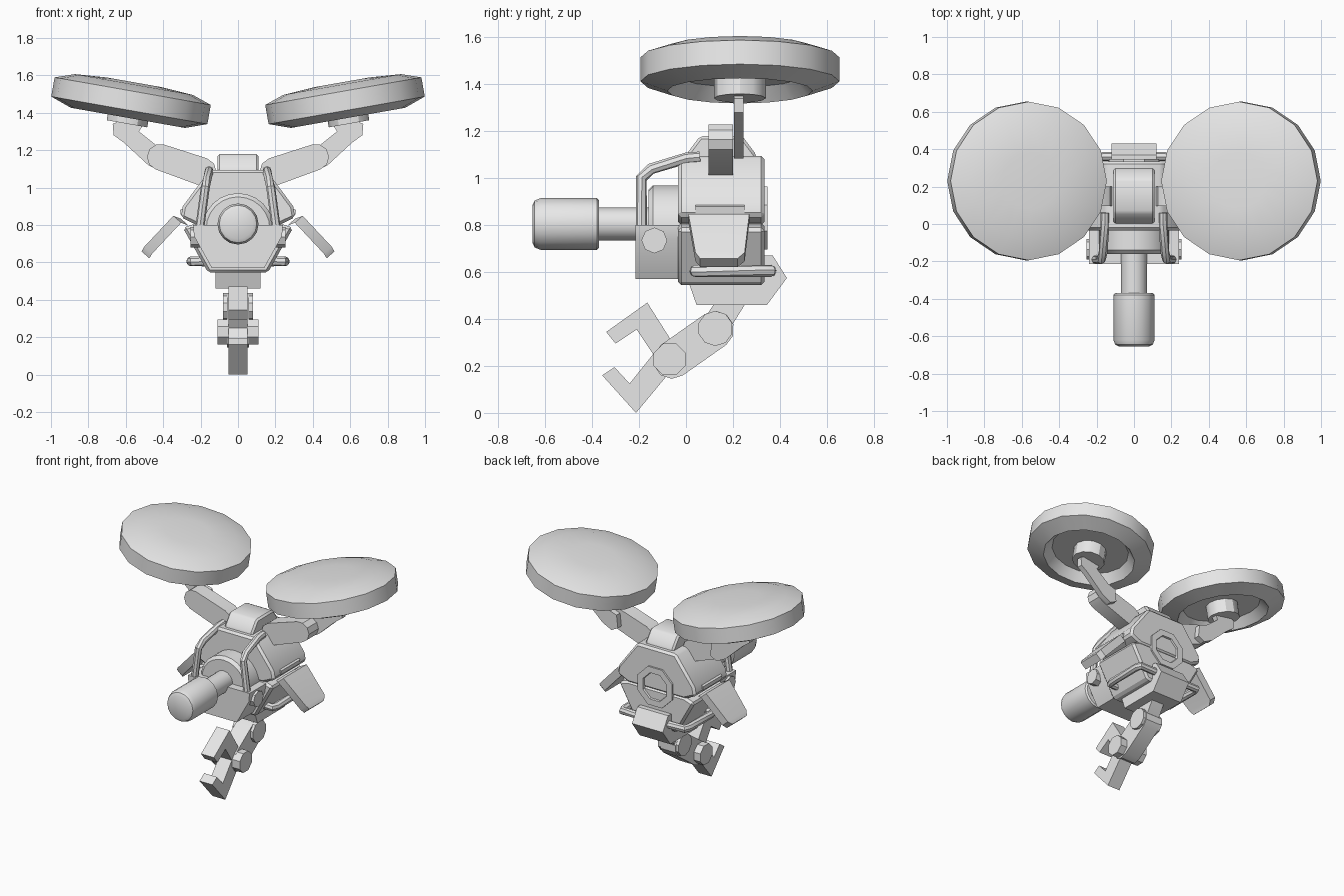
import bpy, bmesh, math
from mathutils import Matrix, Vector

if "Cube" in bpy.data.objects:
    bpy.data.objects.remove(bpy.data.objects["Cube"])

grey = bpy.data.materials.new("warm_grey")
grey.diffuse_color = (0.8, 0.8, 0.8, 1)
grey.use_nodes = True
grey.node_tree.nodes["Principled BSDF"].inputs["Base Color"].default_value = grey.diffuse_color


def finish(name, bm, mirror=False, bevel=0.0):
    bmesh.ops.recalc_face_normals(bm, faces=bm.faces[:])
    if bevel:
        sharp = [e for e in bm.edges if e.calc_face_angle(0) > 0.5]
        bmesh.ops.bevel(bm, geom=sharp, offset=bevel, segments=1, affect='EDGES')
    me = bpy.data.meshes.new(name)
    bm.to_mesh(me)
    bm.free()
    me.materials.append(grey)
    ob = bpy.data.objects.new(name, me)
    bpy.context.collection.objects.link(ob)
    if mirror:
        ob.modifiers.new("mirror", 'MIRROR')
    return ob


def prism(name, pts, axis, a, b, mirror=False, bevel=0.0):
    """Extrude a side profile (y, z) along x, or a front profile (x, z) along y."""
    bm = bmesh.new()
    put = (lambda p, t: (t, p[0], p[1])) if axis == 'x' else (lambda p, t: (p[0], t, p[1]))
    lo = [bm.verts.new(put(p, a)) for p in pts]
    hi = [bm.verts.new(put(p, b)) for p in pts]
    bm.faces.new(lo)
    bm.faces.new(hi)
    for i in range(len(pts)):
        j = (i + 1) % len(pts)
        bm.faces.new((lo[i], lo[j], hi[j], hi[i]))
    return finish(name, bm, mirror, bevel)


def lathe(name, profile, sides, centre, axis, mirror=False, turn=0.0):
    """Spin (radius, height) points about an axis and cap both ends."""
    bm = bmesh.new()
    m = Matrix.Translation(centre) @ Vector((0, 0, 1)).rotation_difference(Vector(axis)).to_matrix().to_4x4()
    rings = []
    for r, h in profile:
        angs = [turn + math.tau * i / sides for i in range(sides)]
        rings.append([bm.verts.new(m @ Vector((r * math.cos(t), r * math.sin(t), h))) for t in angs])
    for p, q in zip(rings, rings[1:]):
        for i in range(sides):
            j = (i + 1) % sides
            bm.faces.new((p[i], p[j], q[j], q[i]))
    bm.faces.new(rings[0])
    bm.faces.new(rings[-1])
    return finish(name, bm, mirror)


def tube(name, pts, r, sides=8):
    """Mirrored pipe swept through points with mitred corners."""
    bm = bmesh.new()
    pts = [Vector(p) for p in pts]
    rings = []
    for i, p in enumerate(pts):
        d0 = (p - pts[max(i - 1, 0)]).normalized()
        d1 = (pts[min(i + 1, len(pts) - 1)] - p).normalized()
        q = Vector((0, 0, 1)).rotation_difference((d0 + d1).normalized())
        rings.append([p + q @ Vector((r * math.cos(math.tau * k / sides), r * math.sin(math.tau * k / sides), 0))
                      for k in range(sides)])
    # align each ring with the one before it
    for i in range(1, len(rings)):
        off = pts[i] - pts[i - 1]
        s = min(range(sides), key=lambda s: sum((rings[i][(k + s) % sides] - rings[i - 1][k] - off).length
                                                for k in range(sides)))
        rings[i] = rings[i][s:] + rings[i][:s]
    vs = [[bm.verts.new(c) for c in ring] for ring in rings]
    for p, q in zip(vs, vs[1:]):
        for k in range(sides):
            j = (k + 1) % sides
            bm.faces.new((p[k], p[j], q[j], q[k]))
    bm.faces.new(vs[0])
    bm.faces.new(vs[-1])
    return finish(name, bm, True)


def sym(half):
    """Complete a right-hand outline with its left-hand copy."""
    return half + [(-x, z) for x, z in reversed(half)]


def capsule(a, ra, b, rb, n=5):
    """Outline of a link with rounded ends."""
    t = math.atan2(b[1] - a[1], b[0] - a[0])
    out = []
    for c, r, s in ((a, ra, t + math.pi / 2), (b, rb, t - math.pi / 2)):
        out += [(c[0] + r * math.cos(s + math.pi * k / n), c[1] + r * math.sin(s + math.pi * k / n))
                for k in range(n + 1)]
    return out


# Hexagonal body: two shells around a core, leaving a side seam
prism("upper_shell", sym([(.15, 1.095), (.295, .9), (.305, .84), (.22, .8)]), 'y', -.035, .335, bevel=.015)
prism("lower_shell", sym([(.22, .81), (.295, .785), (.16, .545)]), 'y', -.035, .335, bevel=.015)
prism("core", sym([(.13, 1.0), (.245, .82), (.13, .6)]), 'y', -.02, .32)
prism("top_block", [(0, 1.06), (.0, 1.1), (.06, 1.18), (.24, 1.18), (.3, 1.1), (.3, 1.06)], 'x', -.11, .11, bevel=.012)
prism("rear_mount", [(.01, .56), (.045, .46), (.345, .46), (.43, .575), (.37, .67), (.3, .67)], 'x', -.12, .12)
lathe("rear_port", [(.145, -.04), (.145, .012), (.1, .012), (.085, -.04)], 8, (0, .335, .83), (0, 1, 0), turn=math.pi / 8)

# Front collar, bracket and barrel
lathe("collar", [(.19, 0), (.19, .12), (.17, .14)], 24, (0, -.02, .78), (0, -1, 0))
prism("front_bracket", sym([(.24, .8), (.235, .74), (.14, .57)]), 'y', -.215, -.03)
lathe("bracket_bolt", [(.055, 0), (.055, .06)], 8, (.195, -.135, .735), (1, 0, 0), True)
lathe("shaft", [(.07, 0), (.07, .25)], 16, (0, -.15, .805), (0, -1, 0))
lathe("barrel", [(.1, 0), (.11, .01), (.11, .25), (.1, .275), (.08, .285)], 16, (0, -.37, .805), (0, -1, 0))

# Pipes
tube("upper_pipe", [(.155, .06, 1.09), (.155, 0, 1.085), (.165, -.15, 1.04), (.175, -.19, 1.0), (.205, -.19, .78)], .024)
tube("side_handle", [(.17, .04, .605), (.24, .04, .605), (.25, .07, .605), (.25, .33, .605),
                     (.24, .36, .605), (.1, .36, .605)], .026)

# Side fins and the shallow pads above them
fin = bmesh.new()
rows = [(.285, .815, .05, .24), (.325, .83, .01, .27), (.48, .665, .04, .25), (.495, .64, .06, .22)]
nrm = Vector((.75, 0, .66)) * .028
loops = []
for x, z, y0, y1 in rows:
    c = [Vector((x, y, z)) for y in (y0, y1)]
    loops.append([fin.verts.new(v) for v in (c[0] - nrm, c[1] - nrm, c[1] + nrm, c[0] + nrm)])
for p, q in zip(loops, loops[1:]):
    for k in range(4):
        fin.faces.new((p[k], p[(k + 1) % 4], q[(k + 1) % 4], q[k]))
fin.faces.new(loops[0])
fin.faces.new(loops[-1])
finish("side_fin", fin, True)
prism("fin_pad", [(.27, .9), (.31, .88), (.305, .85), (.28, .85)], 'y', .04, .25, True)

# Rotor arms
prism("lower_arm", capsule((.19, 1.085), .075, (.417, 1.163), .07), 'y', .095, .2, True)
prism("upper_arm", [(.36, 1.11), (.41, 1.085), (.48, 1.12), (.61, 1.24), (.665, 1.28), (.67, 1.34), (.6, 1.37),
                    (.5, 1.325), (.55, 1.32), (.43, 1.235), (.37, 1.21)][:7] + [(.5, 1.345), (.53, 1.3), (.43, 1.22), (.37, 1.2)],
      'y', .205, .245, True)

# Tilted rotor discs with dished undersides and hubs
tilt = math.radians(10)
up = (-math.sin(tilt), 0, math.cos(tilt))
lathe("rotor_disc", [(.26, -.03), (.31, -.093), (.424, -.052), (.424, .052), (.32, .088), (.15, .1)],
      16, (.572, .23, 1.464), up, True)
lathe("rotor_hub", [(.11, -.125), (.11, -.02)], 12, (.572, .23, 1.464), up, True)

# Grabber arm and claw
prism("grabber_stem", [(.13, .48), (.25, .48), (.25, .46), (.2, .38), (.13, .3), (.05, .36)], 'x', -.05, .05)
prism("grabber_link", capsule((.125, .355), .08, (-.06, .225), .08), 'x', -.06, .06)
lathe("grabber_elbow", [(.075, -.08), (.075, .08)], 10, (0, .125, .36), (1, 0, 0))
lathe("claw_joint", [(.073, -.11), (.073, .11)], 8, (0, -.07, .228), (1, 0, 0), turn=math.pi / 8)
prism("claw", [(-.07, .32), (-.165, .47), (-.34, .345), (-.3, .295), (-.21, .355), (-.14, .25), (-.24, .125),
               (-.305, .195), (-.357, .16), (-.213, 0), (-.08, .16), (-.03, .23)], 'x', -.05, .05)

# Smooth the rounded parts, keep hard edges crisp
bpy.ops.object.select_all(action='SELECT')
bpy.context.view_layer.objects.active = bpy.context.selected_objects[0]
bpy.ops.object.shade_smooth_by_angle(angle=math.radians(30))
